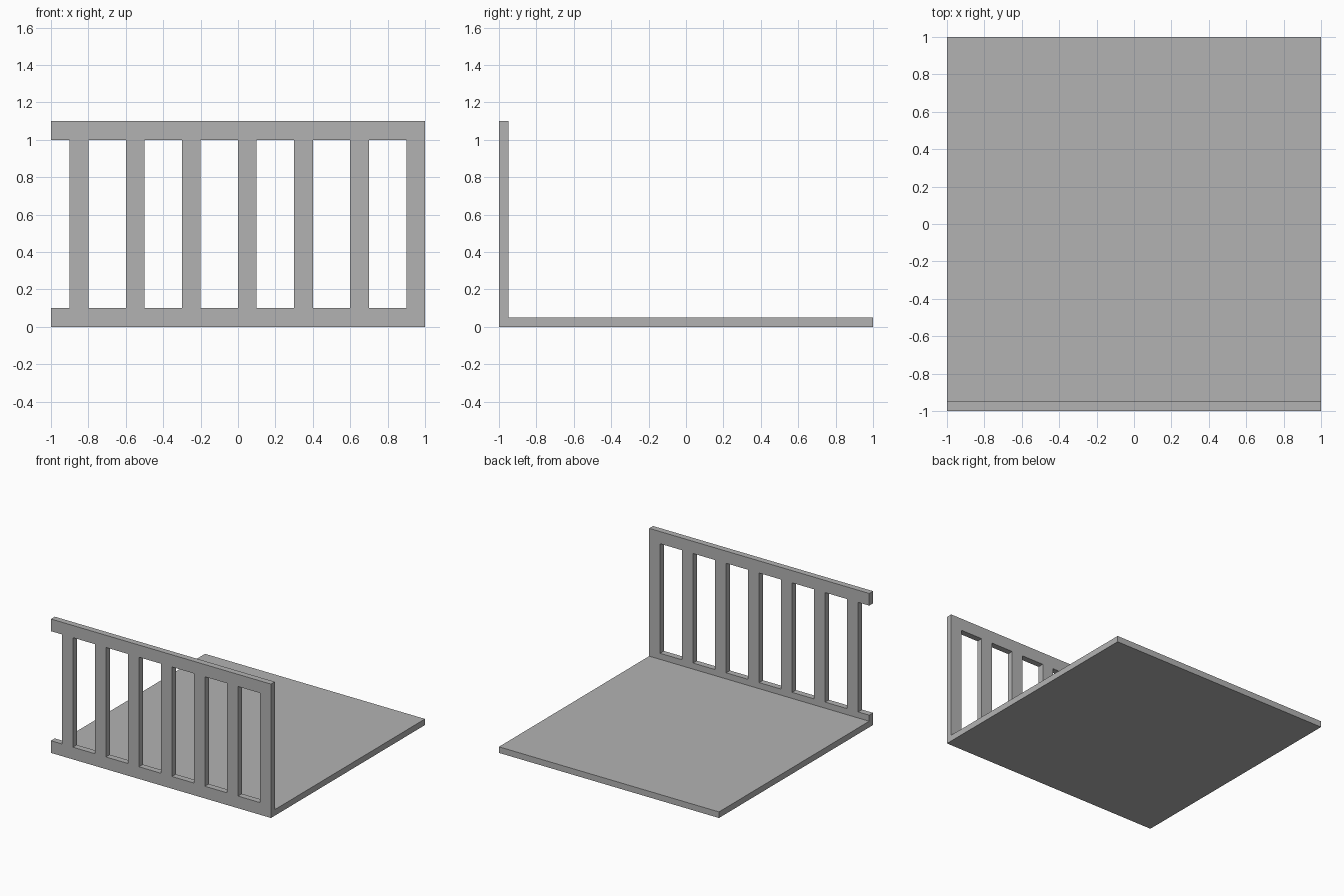
import bpy

if "Cube" in bpy.data.objects:
    bpy.data.objects.remove(bpy.data.objects["Cube"], do_unlink=True)

# One plain grey for everything
grey = bpy.data.materials.new("plain_grey")
grey.use_nodes = True
colour = (0.45, 0.45, 0.45, 1)
grey.diffuse_color = colour
grey.node_tree.nodes["Principled BSDF"].inputs["Base Color"].default_value = colour


def box(name, low, high):
    """Add a box spanning two opposite corners."""
    centre = [(a + b) / 2 for a, b in zip(low, high)]
    bpy.ops.mesh.primitive_cube_add(size=1, location=centre)
    part = bpy.context.object
    part.name = name
    part.scale = [b - a for a, b in zip(low, high)]
    bpy.ops.object.transform_apply(location=False, rotation=False, scale=True)
    part.data.materials.append(grey)
    return part


FRONT, BACK = -1.0, -0.95   # fence depth
WIDTH = 0.1                 # rail height and bar width
TOP = 1.1

# Floor slab behind the fence
box("floor", (-1, BACK, 0), (1, 1, 0.05))

# Fence rails
box("bottom_rail", (-1, FRONT, 0), (1, BACK, WIDTH))
box("top_rail", (-1, FRONT, TOP - WIDTH), (1, BACK, TOP))

# Evenly spaced upright bars, the last one flush with the left end
for i in range(7):
    x = -0.9 + 0.3 * i
    box(f"bar_{i + 1}", (x, FRONT, WIDTH), (x + WIDTH, BACK, TOP - WIDTH))
